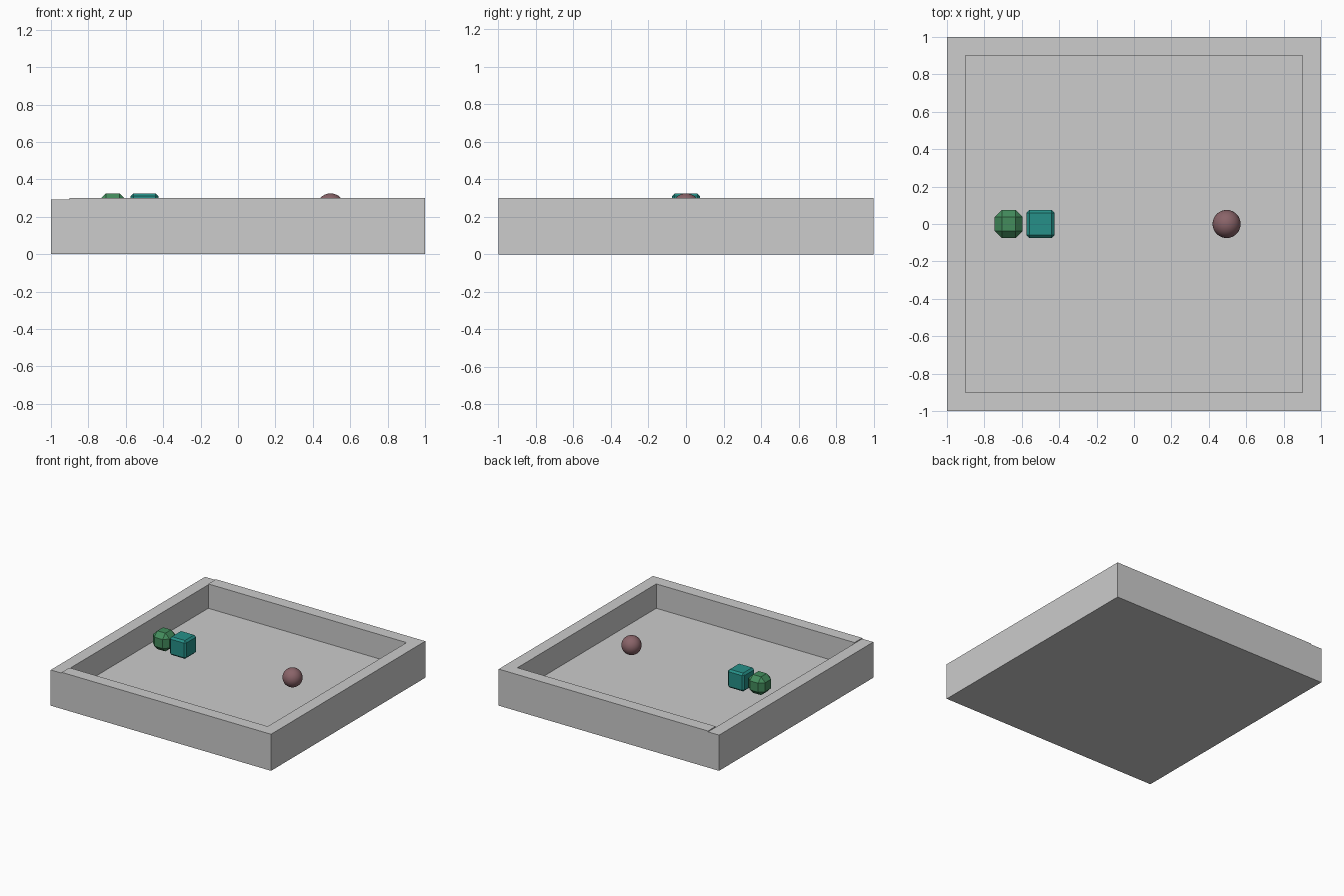
import bpy, bmesh, math

if "Cube" in bpy.data.objects:
    bpy.data.objects.remove(bpy.data.objects["Cube"])


def material(name, rgb):
    m = bpy.data.materials.new(name)
    m.diffuse_color = (*rgb, 1.0)
    m.use_nodes = True
    m.node_tree.nodes["Principled BSDF"].inputs["Base Color"].default_value = m.diffuse_color
    return m


GREY = material("tray grey", (0.604, 0.604, 0.604))
GREEN = material("leaf green", (0.056, 0.262, 0.107))
TEAL = material("teal", (0.019, 0.279, 0.246))
BROWN = material("dusty brown", (0.254, 0.127, 0.141))


def add_object(name, bm, mat, loc=(0, 0, 0)):
    me = bpy.data.meshes.new(name)
    bm.to_mesh(me)
    bm.free()
    me.materials.append(mat)
    ob = bpy.data.objects.new(name, me)
    ob.location = loc
    bpy.context.collection.objects.link(ob)
    return ob


# Open tray: one solid with a floor, three level walls and a slightly lower left wall
def tray():
    lines = [-1.0, -0.9, 0.9, 1.0]
    floor, rim, low = 0.10, 0.30, 0.293

    def height(i, j):
        if not (0 <= i < 3 and 0 <= j < 3):
            return 0.0
        if i == 0:
            return low
        return floor if (i == 1 and j == 1) else rim

    bm = bmesh.new()

    def quad(*pts):
        bm.faces.new([bm.verts.new(p) for p in pts])

    for i in range(3):
        for j in range(3):
            x0, x1, y0, y1 = lines[i], lines[i + 1], lines[j], lines[j + 1]
            h = height(i, j)
            quad((x0, y0, h), (x1, y0, h), (x1, y1, h), (x0, y1, h))
            # vertical faces wherever the neighbour is lower
            sides = [((i, j - 1), (x0, y0), (x1, y0)), ((i + 1, j), (x1, y0), (x1, y1)),
                     ((i, j + 1), (x1, y1), (x0, y1)), ((i - 1, j), (x0, y1), (x0, y0))]
            for n, a, b in sides:
                z = height(*n)
                if z < h:
                    quad((*a, z), (*b, z), (*b, h), (*a, h))
    quad((-1, 1, 0), (1, 1, 0), (1, -1, 0), (-1, -1, 0))
    bmesh.ops.remove_doubles(bm, verts=bm.verts[:], dist=1e-5)
    bmesh.ops.dissolve_limit(bm, angle_limit=math.radians(1),
                             verts=bm.verts[:], edges=bm.edges[:])
    add_object("tray", bm, GREY)


# Chamfered blocks hovering over the floor
def block(name, x, chamfer, mat):
    bm = bmesh.new()
    bmesh.ops.create_cube(bm, size=0.15)
    bmesh.ops.bevel(bm, geom=bm.edges[:], offset=chamfer, segments=1,
                    profile=0.5, affect='EDGES')
    add_object(name, bm, mat, (x, 0, 0.25))


tray()
block("green_block", -0.67, 0.038, GREEN)
block("teal_block", -0.5, 0.015, TEAL)

# Smooth ball
bm = bmesh.new()
bmesh.ops.create_uvsphere(bm, u_segments=32, v_segments=16, radius=0.075)
for f in bm.faces:
    f.smooth = True
add_object("ball", bm, BROWN, (0.495, 0, 0.25))
